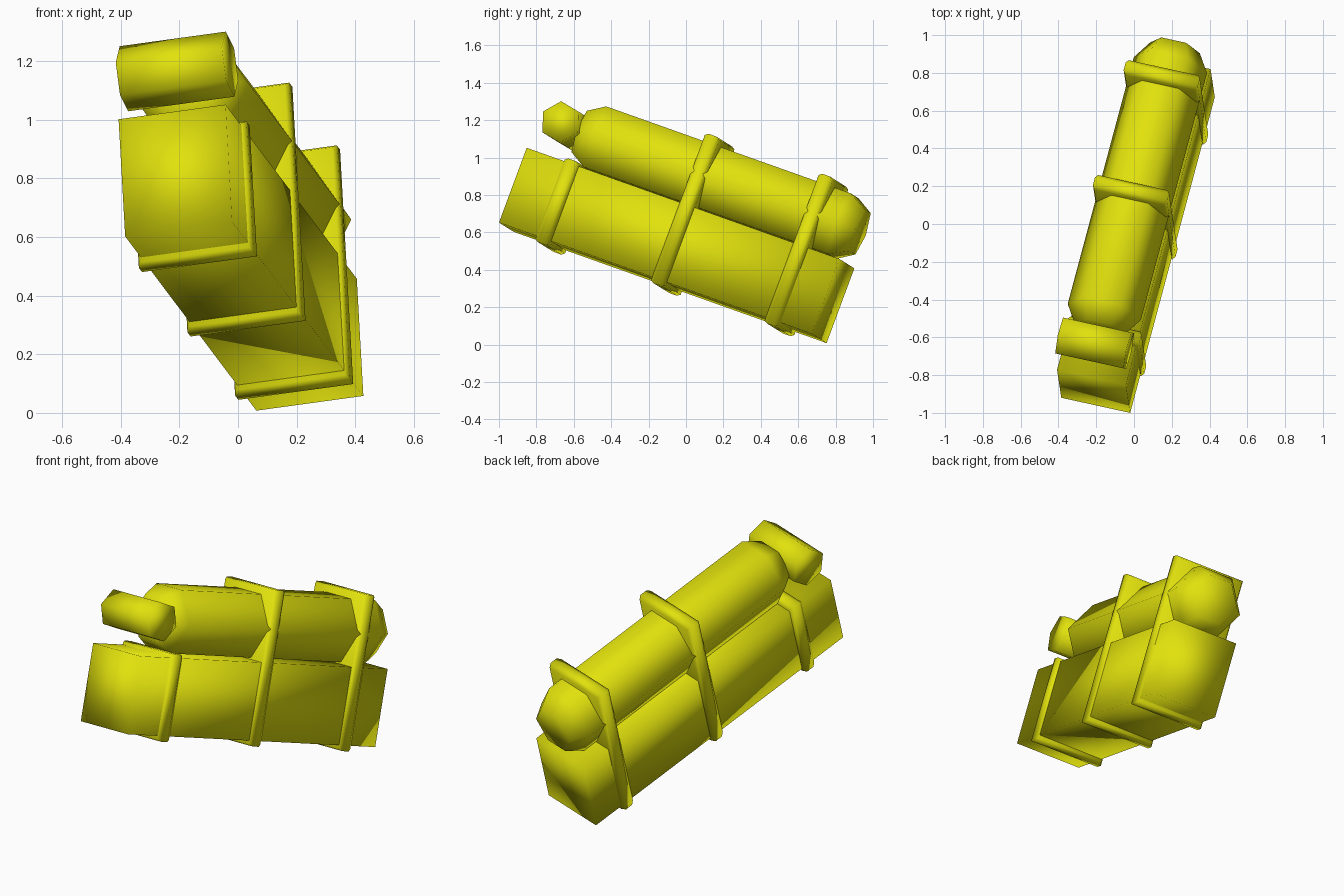
import bpy, bmesh, math
from mathutils import Matrix, Vector

if "Cube" in bpy.data.objects:
    bpy.data.objects.remove(bpy.data.objects["Cube"])

# Tilted local frame: w = across, l = lengthwise (front to back), u = up
W = Vector((0.968, -0.212, 0.133)).normalized()
L = Vector((0.243, 0.914, -0.325))
L = (L - W * L.dot(W)).normalized()
U = W.cross(L)
ORIGIN = Vector((-0.385, -0.92, 0.602))
FRAME = Matrix.Translation(ORIGIN) @ Matrix((W, L, U)).transposed().to_4x4()

yellow = bpy.data.materials.new("bright yellow")
yellow.diffuse_color = (0.76, 0.76, 0.004, 1)
yellow.use_nodes = True
yellow.node_tree.nodes["Principled BSDF"].inputs["Base Color"].default_value = yellow.diffuse_color


def finish(name, bm):
    bmesh.ops.recalc_face_normals(bm, faces=bm.faces)
    bm.transform(FRAME)
    for f in bm.faces:
        f.smooth = True
    mesh = bpy.data.meshes.new(name)
    bm.to_mesh(mesh)
    bm.free()
    mesh.materials.append(yellow)
    ob = bpy.data.objects.new(name, mesh)
    bpy.context.collection.objects.link(ob)
    return ob


def loft(name, rings):
    """Skin a list of equal-length point rings and cap both ends."""
    bm = bmesh.new()
    vs = [[bm.verts.new(p) for p in r] for r in rings]
    n = len(vs[0])
    for a, b in zip(vs, vs[1:]):
        for i in range(n):
            j = (i + 1) % n
            bm.faces.new((a[i], a[j], b[j], b[i]))
    bm.faces.new(vs[0])
    bm.faces.new(vs[-1])
    return finish(name, bm)


def rect(l, w0, w1, u0, u1):
    return [(w0, l, u0), (w1, l, u0), (w1, l, u1), (w0, l, u1)]


def hexagon(r, start=0):
    return [(r * math.cos(math.radians(start + 60 * k)),
             r * math.sin(math.radians(start + 60 * k))) for k in range(6)]


# Long square lower body
loft("lower_body", [rect(l, 0, 0.377, 0, 0.427) for l in (0, 1.83)])

# Six-sided upper tube with tapered ends
loft("upper_tube", [[(0.19 + a, l, 0.61 + b) for a, b in hexagon(r)]
                    for l, r in ((0.21, 0.136), (0.31, 0.2), (1.74, 0.2), (1.84, 0.136))])

# Bands: a short one round the body, two tall ones round body and tube
for name, l, top in (("front_band", 0.22, 0.447), ("middle_band", 0.897, 0.823),
                     ("rear_band", 1.562, 0.825)):
    e = 0.012
    loft(name, [rect(l + d, -0.014 + i, 0.391 - i, -0.029 + i, top - i)
                for d, i in ((0, e), (0.02, 0), (0.065, 0), (0.085, e))])

# Six-sided cross roller at the front
loft("front_roller", [[(w, 0.124 + a, 0.618 + b) for a, b in hexagon(0.112, 49)]
                      for w in (-0.002, 0.372)])
